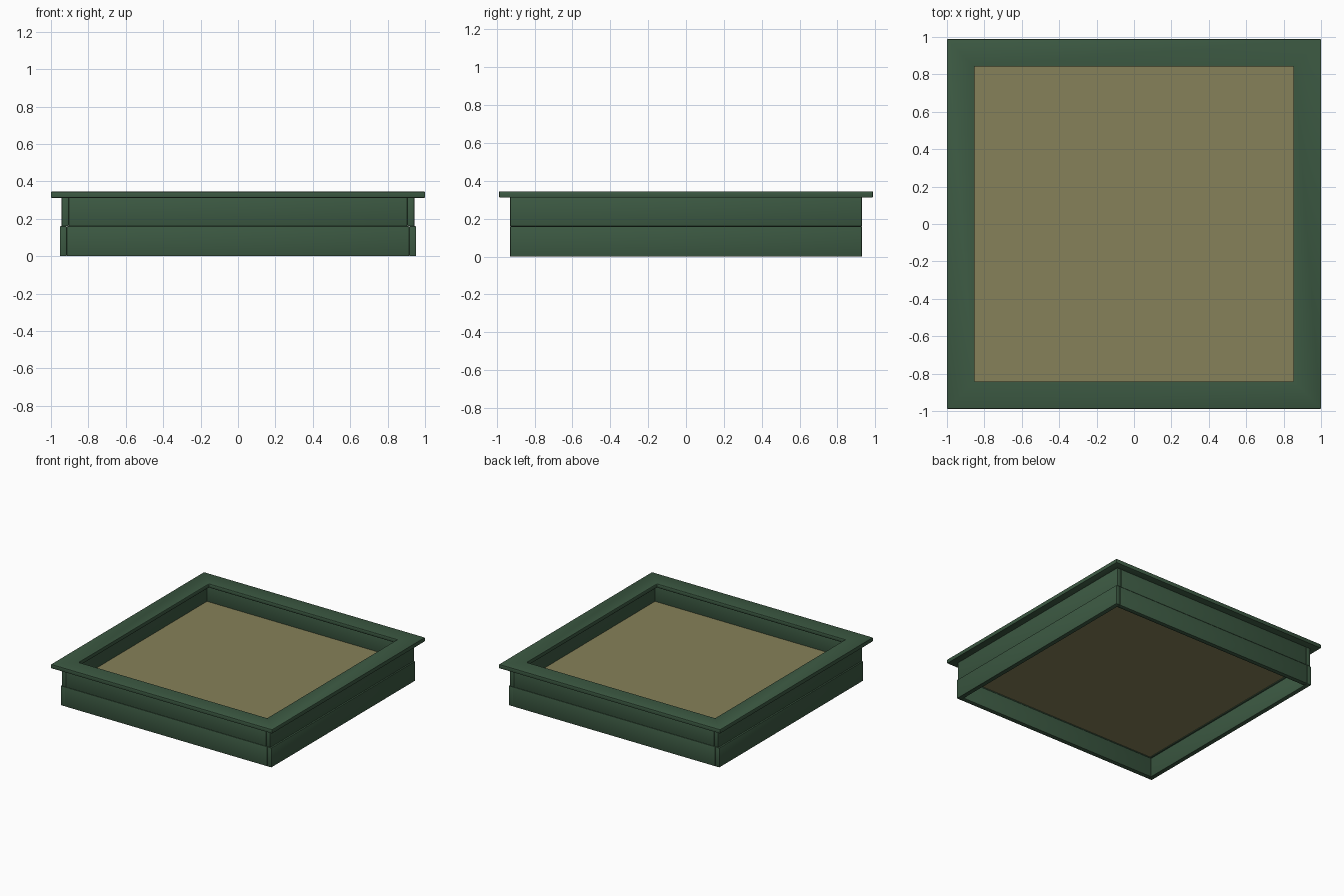
import bpy, bmesh, math

if "Cube" in bpy.data.objects:
    bpy.data.objects.remove(bpy.data.objects["Cube"])


def material(name, rgb):
    m = bpy.data.materials.new(name)
    m.diffuse_color = (*rgb, 1)
    m.use_nodes = True
    m.node_tree.nodes["Principled BSDF"].inputs["Base Color"].default_value = m.diffuse_color
    return m


GREEN = material("green_paint", (0.045, 0.10, 0.055))
SAND = material("sand", (0.24, 0.22, 0.10))


def make(name, bm, mat, bevel=0.0):
    bmesh.ops.recalc_face_normals(bm, faces=bm.faces)
    if bevel:
        bmesh.ops.bevel(bm, geom=bm.edges[:], offset=bevel, segments=2,
                        profile=0.5, affect='EDGES')
    me = bpy.data.meshes.new(name)
    bm.to_mesh(me)
    bm.free()
    ob = bpy.data.objects.new(name, me)
    bpy.context.collection.objects.link(ob)
    me.materials.append(mat)
    bpy.ops.object.select_all(action='DESELECT')
    ob.select_set(True)
    bpy.context.view_layer.objects.active = ob
    bpy.ops.object.shade_smooth_by_angle(angle=math.radians(40))
    return ob


def board(name, x0, x1, y0, y1, z0, z1):
    bm = bmesh.new()
    bmesh.ops.create_cube(bm, size=1)
    for v in bm.verts:
        v.co = ((x0 + x1) / 2 + v.co.x * (x1 - x0),
                (y0 + y1) / 2 + v.co.y * (y1 - y0),
                (z0 + z1) / 2 + v.co.z * (z1 - z0))
    make(name, bm, GREEN, 0.004)


# Two courses of wall boards; the lower course sits slightly wider
Y, T = 0.93, 0.038
for course, X, z0, z1 in (("lower", 0.953, 0.0, 0.16), ("upper", 0.943, 0.16, 0.314)):
    for side, s in (("left", -1), ("right", 1)):
        a, b = sorted((s * (X - T), s * X))
        board(f"{side}_{course}_board", a, b, -Y, Y, z0, z1)
    for side, s in (("front", -1), ("back", 1)):
        a, b = sorted((s * (Y - T), s * Y))
        board(f"{side}_{course}_board", -X + T, X - T, a, b, z0, z1)

# Flat seat rim: a rectangular cross-section carried round four corners
bm = bmesh.new()
section = [(0, 0.312), (0, 0.345), (0.147, 0.345), (0.147, 0.312)]  # inset, height
rings = [[bm.verts.new((sx * (1.0 - d), sy * (0.988 - d), z)) for d, z in section]
         for sx, sy in ((-1, -1), (1, -1), (1, 1), (-1, 1))]
for i in range(4):
    p, q = rings[i], rings[(i + 1) % 4]
    for j in range(4):
        k = (j + 1) % 4
        bm.faces.new((p[j], q[j], q[k], p[k]))
bmesh.ops.recalc_face_normals(bm, faces=bm.faces)
sharp = [e for e in bm.edges if e.calc_face_angle() > 0.5]
bmesh.ops.bevel(bm, geom=sharp, offset=0.004, segments=2, profile=0.5, affect='EDGES')
make("seat_rim", bm, GREEN)

# Sand sheet between the boards
bm = bmesh.new()
bmesh.ops.create_grid(bm, x_segments=1, y_segments=1, size=1)
for v in bm.verts:
    v.co = (v.co.x * 0.908, v.co.y * 0.894, 0.167)
make("sand_bed", bm, SAND)
